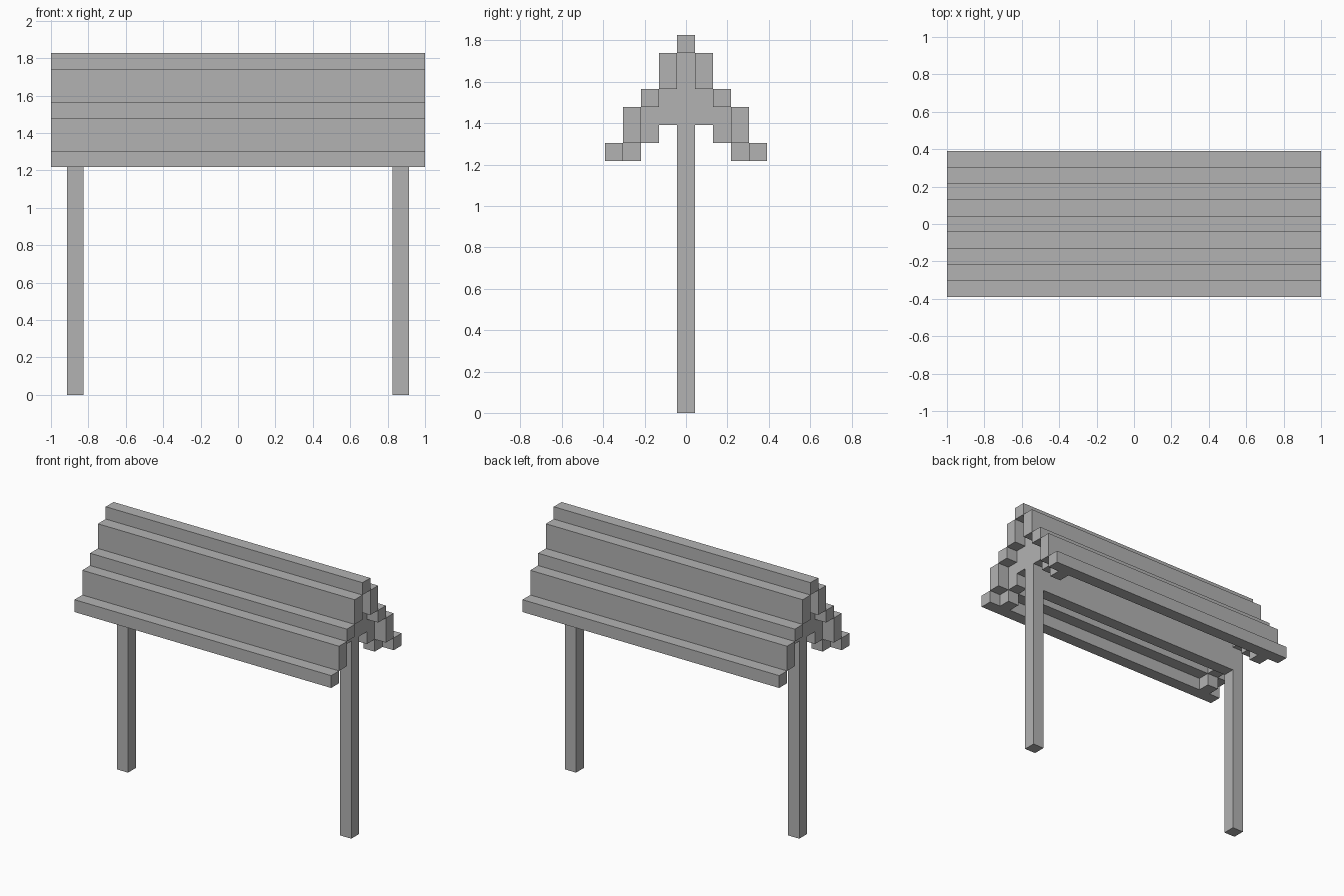
import bpy

U = 2 / 23  # one block

cube = bpy.data.objects.get("Cube")
if cube:
    bpy.data.objects.remove(cube, do_unlink=True)

grey = bpy.data.materials.new("plain_grey")
grey.use_nodes = True
colour = (0.45, 0.45, 0.45, 1)
grey.diffuse_color = colour
grey.node_tree.nodes["Principled BSDF"].inputs["Base Color"].default_value = colour


def block(name, x, y, low, high, length=1):
    """Box centred on x and y, from low to high, all in blocks."""
    bpy.ops.mesh.primitive_cube_add(size=1, location=(x * U, y * U, (low + high) / 2 * U))
    obj = bpy.context.object
    obj.name = name
    obj.scale = (length * U, U, (high - low) * U)
    bpy.ops.object.transform_apply(location=False, rotation=False, scale=True)
    obj.data.materials.append(grey)


# Stepped roof, one full-length board per step on each slope
block("ridge_board", 0, 0, 20, 21, 23)
steps = [(18, 20), (17, 18), (15, 17), (14, 15)]
for side, label in ((-1, "front"), (1, "back")):
    for i, (low, high) in enumerate(steps, 1):
        block(f"{label}_roof_board_{i}", 0, side * i, low, high, 23)

# Posts with stepped rafters under the roof
rafters = [(16, 18), (15, 17), (14, 15)]
for end, name in ((-1, "right"), (1, "left")):
    block(f"{name}_post", end * 10, 0, 0, 20)
    for side, label in ((-1, "front"), (1, "back")):
        for i, (low, high) in enumerate(rafters, 1):
            block(f"{name}_{label}_rafter_{i}", end * 10, side * i, low, high)

# Panel between the posts under the ridge
block("centre_panel", 0, 0, 14, 20, 19)
